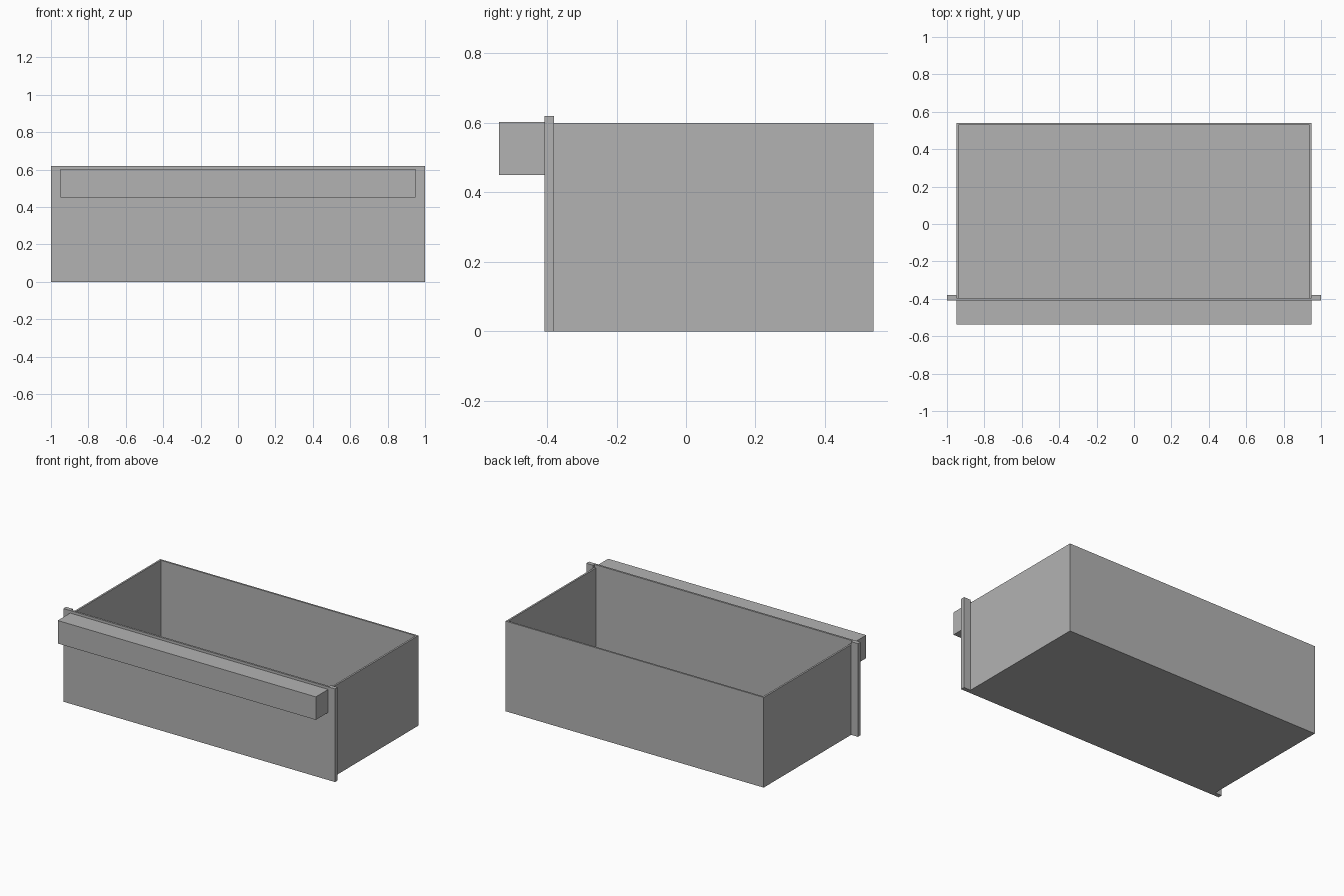
import bpy
import bmesh

cube = bpy.data.objects.get("Cube")
if cube:
    bpy.data.objects.remove(cube, do_unlink=True)

# Single plain finish
grey = bpy.data.materials.new("plain grey")
grey.use_nodes = True
COLOUR = (0.45, 0.45, 0.45, 1)
grey.diffuse_color = COLOUR
grey.node_tree.nodes["Principled BSDF"].inputs["Base Color"].default_value = COLOUR


def prism(name, half_outline, z0, z1):
    """Mirror a plan outline across x and extrude it upwards."""
    outline = half_outline + [(-x, y) for x, y in reversed(half_outline)]
    bm = bmesh.new()
    base = bm.faces.new([bm.verts.new((x, y, z0)) for x, y in outline])
    top = bmesh.ops.extrude_face_region(bm, geom=[base])["geom"]
    verts = [v for v in top if isinstance(v, bmesh.types.BMVert)]
    bmesh.ops.translate(bm, verts=verts, vec=(0, 0, z1 - z0))
    bmesh.ops.recalc_face_normals(bm, faces=bm.faces)
    mesh = bpy.data.meshes.new(name)
    bm.to_mesh(mesh)
    bm.free()
    mesh.materials.append(grey)
    obj = bpy.data.objects.new(name, mesh)
    bpy.context.collection.objects.link(obj)
    return obj


W, BACK, JOINT = 0.95, 0.54, -0.395   # tray half width, rear and front
WALL = 0.012
FRONT = -0.408                        # outer face of the front panel

# Side and rear walls in one U
prism("tray_walls", [(W - WALL, BACK - WALL), (W - WALL, JOINT),
                     (W, JOINT), (W, BACK)], 0, 0.6)
# Floor between the walls
prism("tray_floor", [(W - WALL, JOINT), (W - WALL, BACK - WALL)], 0, WALL)
# Wider front panel, its ends wrapping round the tray sides
prism("front_panel", [(1, FRONT), (1, -0.38), (W, -0.38), (W, JOINT)], 0, 0.62)
# Long block handle
prism("handle", [(W, -0.538), (W, FRONT)], 0.45, 0.603)
